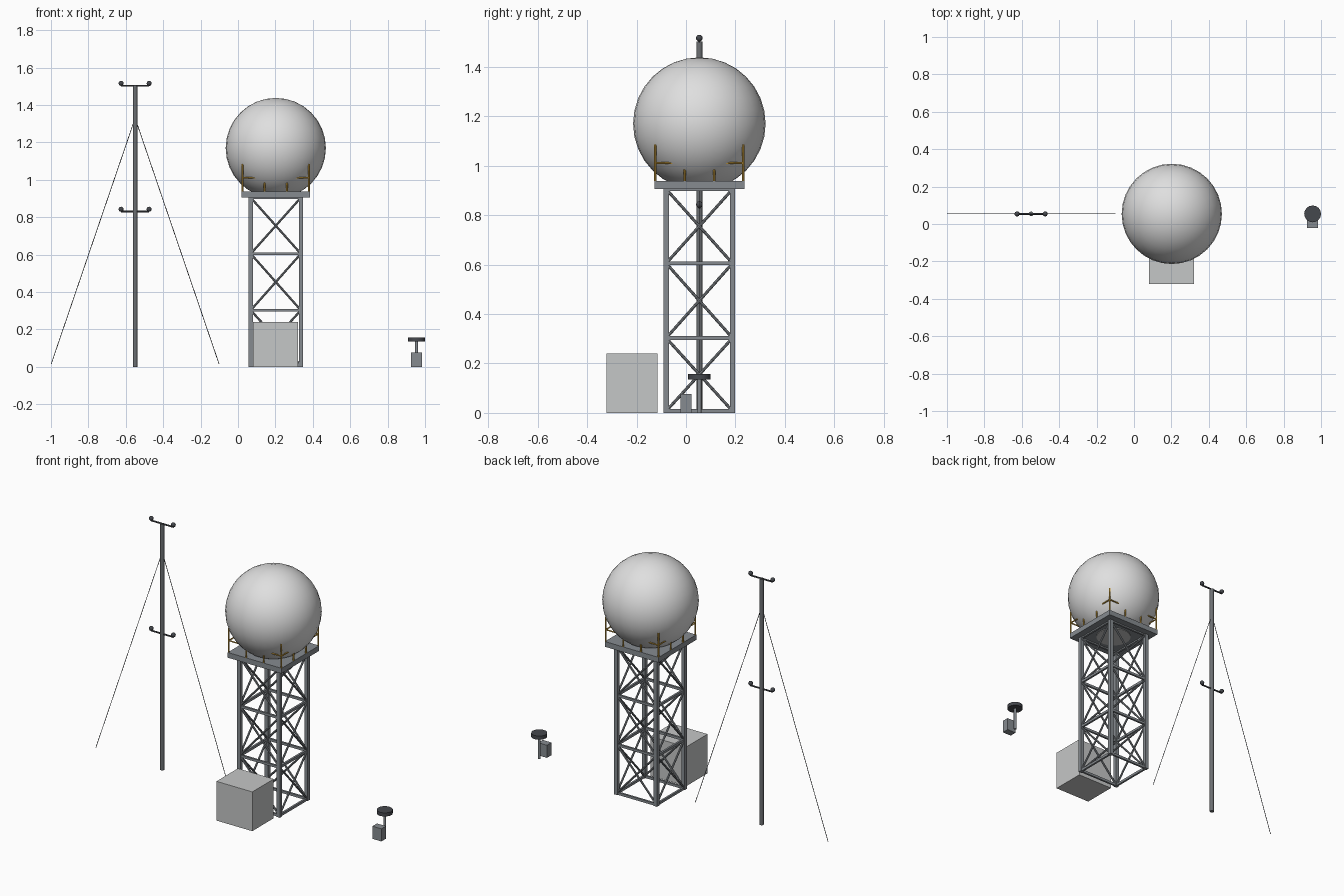
import bpy, math
from mathutils import Vector

if "Cube" in bpy.data.objects:
    bpy.data.objects.remove(bpy.data.objects["Cube"])


def material(name, rgb):
    m = bpy.data.materials.new(name)
    m.diffuse_color = (*rgb, 1)
    m.use_nodes = True
    m.node_tree.nodes["Principled BSDF"].inputs["Base Color"].default_value = m.diffuse_color
    return m


WHITE = material("radome white", (0.74, 0.74, 0.74))
CABINET = material("cabinet grey", (0.56, 0.57, 0.57))
STEEL = material("galvanised steel", (0.24, 0.26, 0.28))
MAST = material("mast grey", (0.15, 0.16, 0.17))
DARK = material("sensor dark grey", (0.06, 0.065, 0.075))
YELLOW = material("rail yellow", (0.62, 0.36, 0.05))


def finish(name, mat, smooth=False):
    ob = bpy.context.object
    ob.name = name
    ob.data.materials.append(mat)
    if smooth:
        bpy.ops.object.shade_smooth_by_angle(angle=math.radians(40))
    return ob


def box(name, lo, hi, mat):
    lo, hi = Vector(lo), Vector(hi)
    bpy.ops.mesh.primitive_cube_add(size=1, location=(lo + hi) / 2)
    bpy.context.object.scale = hi - lo
    return finish(name, mat)


def rod(name, a, b, r, mat, sides=12):
    """Round bar, or a square bar when sides is 4, between two points."""
    a, b = Vector(a), Vector(b)
    d = b - a
    bpy.ops.mesh.primitive_cylinder_add(vertices=sides, radius=r, depth=d.length, location=(a + b) / 2)
    bpy.context.object.rotation_euler = d.to_track_quat('Z', 'Y').to_euler()
    return finish(name, mat, sides > 6)


def ball(name, c, r, mat, seg=16, rings=8):
    bpy.ops.mesh.primitive_uv_sphere_add(segments=seg, ring_count=rings, radius=r, location=c)
    return finish(name, mat, True)


CX, CY = 0.202, 0.054          # tower axis
DECK_LO, DECK_HI = 0.906, 0.938
CORNERS = [(-1, -1), (1, -1), (1, 1), (-1, 1)]


def corner(i, half, z):
    sx, sy = CORNERS[i % 4]
    return Vector((CX + sx * half, CY + sy * half, z))


# Lattice tower: four legs, horizontals and cross bracing in three bays
LEG = 0.134
levels = [0.0075, 0.303, 0.605, 0.905]
for i in range(4):
    p = corner(i, LEG, 0)
    box(f"tower_leg_{i}", p - Vector((.011, .011, 0)), p + Vector((.011, .011, DECK_LO)), STEEL)
    for k, z in enumerate(levels):
        a, b = corner(i, LEG, z), corner(i + 1, LEG, z)
        lo = Vector(map(min, a, b)) - Vector((.006, .006, .0075))
        hi = Vector(map(max, a, b)) + Vector((.006, .006, .0075))
        box(f"tower_horizontal_{i}_{k}", lo, hi, STEEL)
    for k in range(3):
        z0, z1 = levels[k], levels[k + 1]
        rod(f"brace_up_{i}_{k}", corner(i, LEG, z0), corner(i + 1, LEG, z1), 0.006, STEEL, 8)
        rod(f"brace_down_{i}_{k}", corner(i, LEG, z1), corner(i + 1, LEG, z0), 0.006, STEEL, 8)

# Deck and radome with its base ring
box("deck", (CX - .182, CY - .182, DECK_LO), (CX + .182, CY + .182, DECK_HI), STEEL)
rod("radome_base", (CX, CY, 0.902), (CX, CY, 0.955), 0.1, CABINET, 32)
ball("radome", (CX, CY, 1.17), 0.268, WHITE, 32, 16)

# Guard rail: posts along every deck edge and a middle rail
RAIL = 0.178
for i in range(4):
    a, b = corner(i, RAIL, DECK_HI), corner(i + 1, RAIL, DECK_HI)
    for k in range(3):
        p = a.lerp(b, k / 3)
        rod(f"rail_post_{i}_{k}", p, p + Vector((0, 0, 0.148)), 0.005, YELLOW, 8)
    up = Vector((0, 0, 0.072))
    rod(f"middle_rail_{i}", a + up, b + up, 0.004, YELLOW, 8)

# Equipment cabinet
box("equipment_cabinet", (0.08, -0.322, 0), (0.322, -0.115, 0.24), CABINET)

# Instrument mast with two cross arms and guy wires
MX = -0.55
rod("mast", (MX, CY, 0), (MX, CY, 1.503), 0.0125, MAST, 12)
for z in (1.503, 0.83):
    rod("cross_arm", (MX - .075, CY, z), (MX + .075, CY, z), 0.005, DARK, 8)
    for s in (-1, 1):
        ball("wind_sensor", (MX + s * .075, CY, z + .013), 0.0135, DARK)
for s in (-1, 1):
    rod("guy_wire", (MX, CY, 1.33), (MX + s * .449, CY, 0.015), 0.0018, DARK, 6)

# Rain gauge: post, dish and logger box
GX = 0.955
rod("gauge_post", (GX, CY, 0), (GX, CY, 0.14), 0.008, STEEL, 12)
rod("gauge_dish", (GX, CY, 0.136), (GX, CY, 0.158), 0.045, DARK, 16)
box("gauge_logger", (GX - .03, -0.022, 0), (GX + .03, 0.022, 0.077), STEEL)
